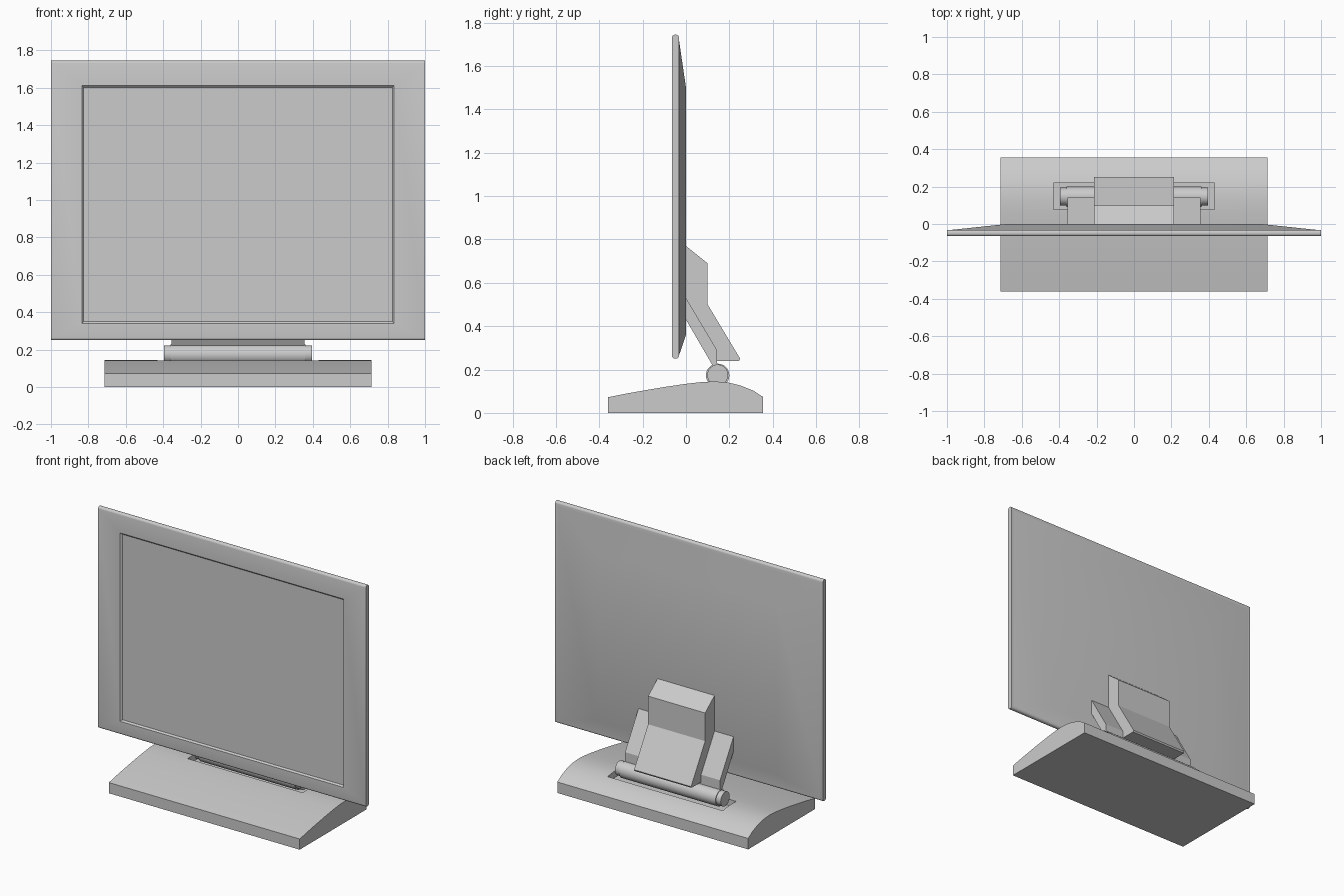
import bpy, bmesh, math
from mathutils import Matrix

default = bpy.data.objects.get("Cube")
if default:
    bpy.data.objects.remove(default, do_unlink=True)

GREY = (0.6, 0.6, 0.6, 1)
grey = bpy.data.materials.new("plain grey")
grey.use_nodes = True
grey.diffuse_color = GREY
grey.node_tree.nodes["Principled BSDF"].inputs["Base Color"].default_value = GREY


def finish(name, bm, smooth=None):
    bmesh.ops.recalc_face_normals(bm, faces=bm.faces)
    mesh = bpy.data.meshes.new(name)
    bm.to_mesh(mesh)
    bm.free()
    mesh.materials.append(grey)
    obj = bpy.data.objects.new(name, mesh)
    bpy.context.collection.objects.link(obj)
    if smooth:
        bpy.ops.object.select_all(action='DESELECT')
        obj.select_set(True)
        bpy.context.view_layer.objects.active = obj
        bpy.ops.object.shade_smooth_by_angle(angle=math.radians(smooth))
    return obj


def extrude_x(name, profile, x0, x1, smooth=None):
    """Extrude a (y, z) profile from x0 to x1."""
    bm = bmesh.new()
    face = bm.faces.new([bm.verts.new((x0, y, z)) for y, z in profile])
    side = bmesh.ops.extrude_face_region(bm, geom=[face])["geom"]
    verts = [v for v in side if isinstance(v, bmesh.types.BMVert)]
    bmesh.ops.translate(bm, vec=(x1 - x0, 0, 0), verts=verts)
    return finish(name, bm, smooth)


def box(x, y0, y1, z0, z1):
    bm = bmesh.new()
    bmesh.ops.create_cube(bm, size=1)
    bmesh.ops.scale(bm, vec=(2 * x, y1 - y0, z1 - z0), verts=bm.verts)
    bmesh.ops.translate(bm, vec=(0, (y0 + y1) / 2, (z0 + z1) / 2), verts=bm.verts)
    return bm


def rod(name, x, radius, y, z):
    bm = bmesh.new()
    place = Matrix.Translation((0, y, z)) @ Matrix.Rotation(math.pi / 2, 4, 'Y')
    bmesh.ops.create_cone(bm, cap_ends=True, segments=32, radius1=radius,
                          radius2=radius, depth=2 * x, matrix=place)
    return finish(name, bm, 40)


# Display panel: slab with rounded long edges and a shallow recessed screen
bm = box(1, -0.065, -0.032, 0.25, 1.745)
long_edges = [e for e in bm.edges if abs(e.verts[0].co.x - e.verts[1].co.x) > 1]
bmesh.ops.bevel(bm, geom=long_edges, offset=0.014, segments=4, profile=0.5, affect='EDGES')
bm.faces.ensure_lookup_table()
front = min(bm.faces, key=lambda f: f.calc_center_median().y)


def fit_front(x, z0, z1, dy=0):
    for v in front.verts:
        v.co.x = math.copysign(x, v.co.x)
        v.co.z = z0 if v.co.z < 1 else z1
        v.co.y += dy


bmesh.ops.inset_region(bm, faces=[front], thickness=0.1)
fit_front(0.835, 0.34, 1.612)
bmesh.ops.inset_region(bm, faces=[front], thickness=0.01)
fit_front(0.825, 0.35, 1.602, 0.01)
finish("display_panel", bm, 30)

# Tapered rear shell, softly shaded
bm = box(1, -0.034, 0, 0.26, 1.732)
for v in bm.verts:
    if v.co.y > -0.01:
        v.co.x *= 0.68
        v.co.z = 1.5 if v.co.z > 1 else 0.36
bmesh.ops.delete(bm, geom=[f for f in bm.faces if f.calc_center_median().y < -0.03],
                 context='FACES')
finish("rear_shell", bm, 60)

# Stand base with a curved top and a slot for the hinge
base_profile = [(-0.36, 0), (-0.36, 0.072), (-0.27, 0.09), (-0.18, 0.106),
                (-0.09, 0.121), (0, 0.134), (0.07, 0.142), (0.13, 0.145),
                (0.19, 0.141), (0.25, 0.127), (0.31, 0.103), (0.355, 0.074), (0.355, 0)]
base = extrude_x("stand_base", base_profile, -0.713, 0.713, 30)
cutter = finish("slot_cutter", box(0.43, 0.077, 0.22, 0.1, 0.3))
cutter.hide_render = True
cutter.hide_set(True)
cutter.display_type = 'WIRE'
slot = base.modifiers.new("hinge slot", 'BOOLEAN')
slot.operation = 'DIFFERENCE'
slot.solver = 'EXACT'
slot.object = cutter

# Hinge: thin axle with a thicker sleeve
rod("hinge_axle", 0.395, 0.048, 0.146, 0.175)
rod("hinge_sleeve", 0.36, 0.054, 0.146, 0.173)

# Sloping lower bracket, full width, and the raised central arm cover
extrude_x("lower_bracket", [(0, 0.53), (0.143, 0.29), (0.143, 0.2), (0.125, 0.215),
                            (0, 0.43)], -0.355, 0.355)
extrude_x("arm_cover", [(0, 0.77), (0.1, 0.69), (0.1, 0.5), (0.25, 0.25), (0.245, 0.24),
                        (0.14, 0.24), (0.14, 0.28), (0, 0.52)], -0.213, 0.213)
